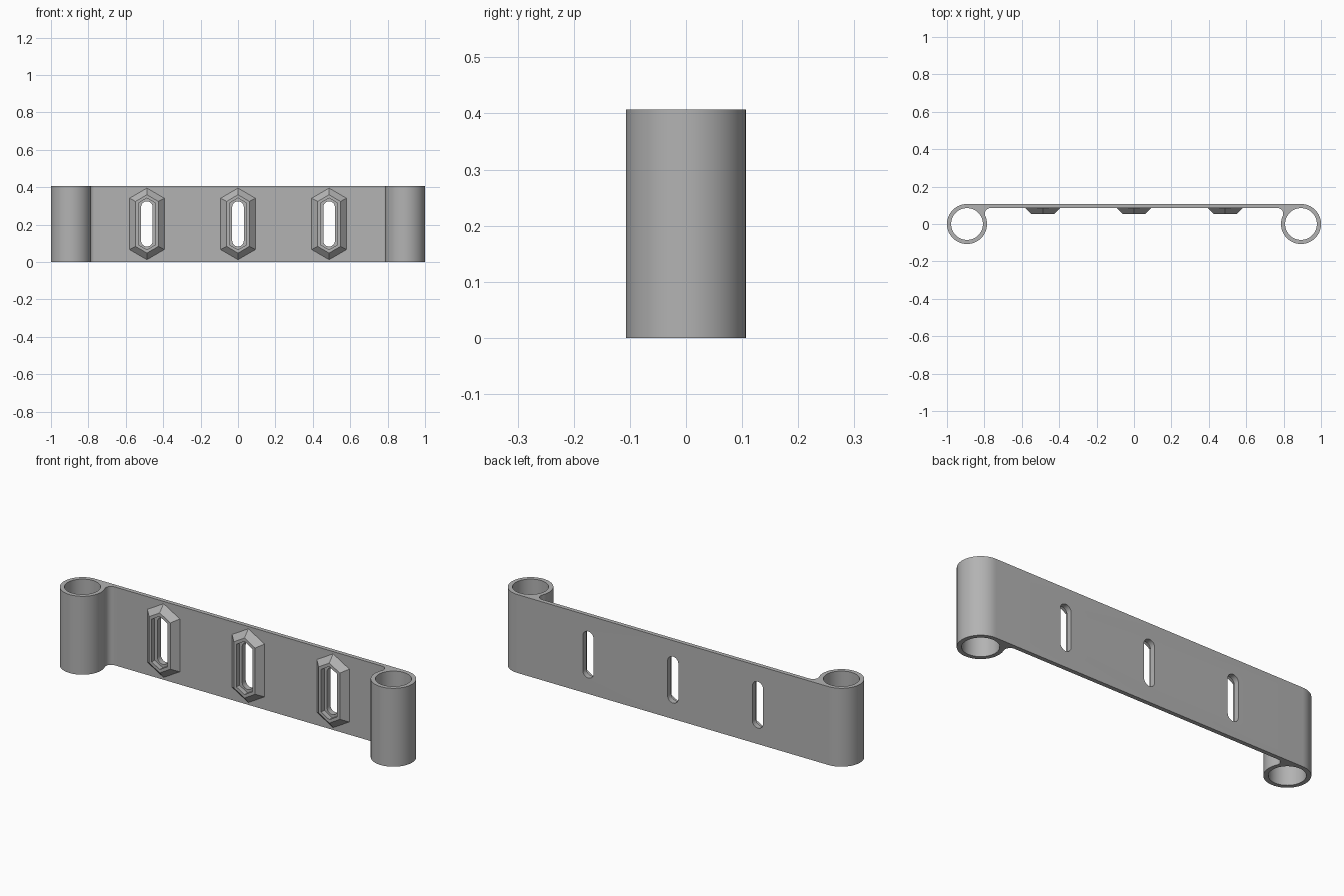
import bpy
import bmesh
from math import sin, cos, pi, sqrt, atan2

cube = bpy.data.objects.get("Cube")
if cube:
    bpy.data.objects.remove(cube, do_unlink=True)

HEIGHT = 0.407
MID = HEIGHT / 2
TUBE_X, TUBE_R, BORE_R = 0.893, 0.107, 0.085
PLATE_FRONT = 0.085
FILLET = 0.03
BOSS_FRONT = 0.053

grey = bpy.data.materials.new("plain grey")
grey.use_nodes = True
grey.diffuse_color = (0.45, 0.45, 0.45, 1)
grey.node_tree.nodes["Principled BSDF"].inputs["Base Color"].default_value = (0.45, 0.45, 0.45, 1)


def arc(cx, cy, r, start, end, steps):
    """Points along an arc, from start to end angle."""
    return [(cx + r * cos(start + (end - start) * i / steps),
             cy + r * sin(start + (end - start) * i / steps)) for i in range(steps + 1)]


def loft(name, lower, upper):
    """Closed solid between two matching loops of points."""
    bm = bmesh.new()
    a = [bm.verts.new(p) for p in lower]
    b = [bm.verts.new(p) for p in upper]
    bm.faces.new(a)
    bm.faces.new(b)
    for i in range(len(a)):
        j = (i + 1) % len(a)
        bm.faces.new((a[i], a[j], b[j], b[i]))
    bmesh.ops.recalc_face_normals(bm, faces=bm.faces)
    mesh = bpy.data.meshes.new(name)
    bm.to_mesh(mesh)
    bm.free()
    mesh.materials.append(grey)
    obj = bpy.data.objects.new(name, mesh)
    bpy.context.collection.objects.link(obj)
    return obj


def upright(name, outline, z0, z1):
    return loft(name, [(x, y, z0) for x, y in outline], [(x, y, z1) for x, y in outline])


def facing(name, x0, back, y_back, front, y_front):
    """Solid running front to back, from outlines in x and z."""
    return loft(name, [(x0 + x, y_back, MID + z) for x, z in back],
                [(x0 + x, y_front, MID + z) for x, z in front])


def hexagon(half_width, apex, shoulder):
    return [(0, apex), (half_width, shoulder), (half_width, -shoulder),
            (0, -apex), (-half_width, -shoulder), (-half_width, shoulder)]


def combine(target, tool, operation):
    """Apply a boolean and discard the tool."""
    mod = target.modifiers.new("combine", "BOOLEAN")
    mod.object, mod.operation, mod.solver = tool, operation, "EXACT"
    tool.hide_render = True
    bpy.context.view_layer.objects.active = target
    bpy.ops.object.modifier_apply(modifier=mod.name)
    bpy.data.objects.remove(tool, do_unlink=True)


# Strap with a tube at each end, joined by small fillets
fillet_y = PLATE_FRONT - FILLET
reach = sqrt((TUBE_R + FILLET) ** 2 - fillet_y ** 2)
touch = atan2(fillet_y, -reach)
right_half = arc(TUBE_X - reach, fillet_y, FILLET, pi / 2, touch - pi, 10)
right_half += arc(TUBE_X, 0, TUBE_R, touch, pi / 2 + 2 * pi, 64)[1:]
left_half = [(-x, y) for x, y in reversed(right_half)]
bracket = upright("bracket", right_half + left_half, 0, HEIGHT)

# Tube bores
for side in (-1, 1):
    bore = upright("bore_cutter", arc(side * TUBE_X, 0, BORE_R, 0, 2 * pi, 64)[:-1], -0.1, HEIGHT + 0.1)
    combine(bracket, bore, "DIFFERENCE")

# Bevelled hexagonal bosses, each with a recess and a round-ended slot
slot = arc(0, 0.09, 0.031, 0, pi, 12) + arc(0, -0.09, 0.031, pi, 2 * pi, 12)
base = hexagon(0.098, 0.197, 0.14)
rim = hexagon(0.061, 0.156, 0.12)
recess = hexagon(0.046, 0.138, 0.111)
for x in (-0.487, 0, 0.487):
    combine(bracket, facing("boss", x, base, PLATE_FRONT + 0.005, rim, BOSS_FRONT), "UNION")
    combine(bracket, facing("recess_cutter", x, recess, 0.078, recess, 0), "DIFFERENCE")
    combine(bracket, facing("slot_cutter", x, slot, 0.2, slot, 0), "DIFFERENCE")

# Smooth the round walls and keep the edges sharp
bpy.ops.object.select_all(action="DESELECT")
bracket.select_set(True)
bpy.context.view_layer.objects.active = bracket
bpy.ops.object.shade_smooth_by_angle(angle=pi / 9)
